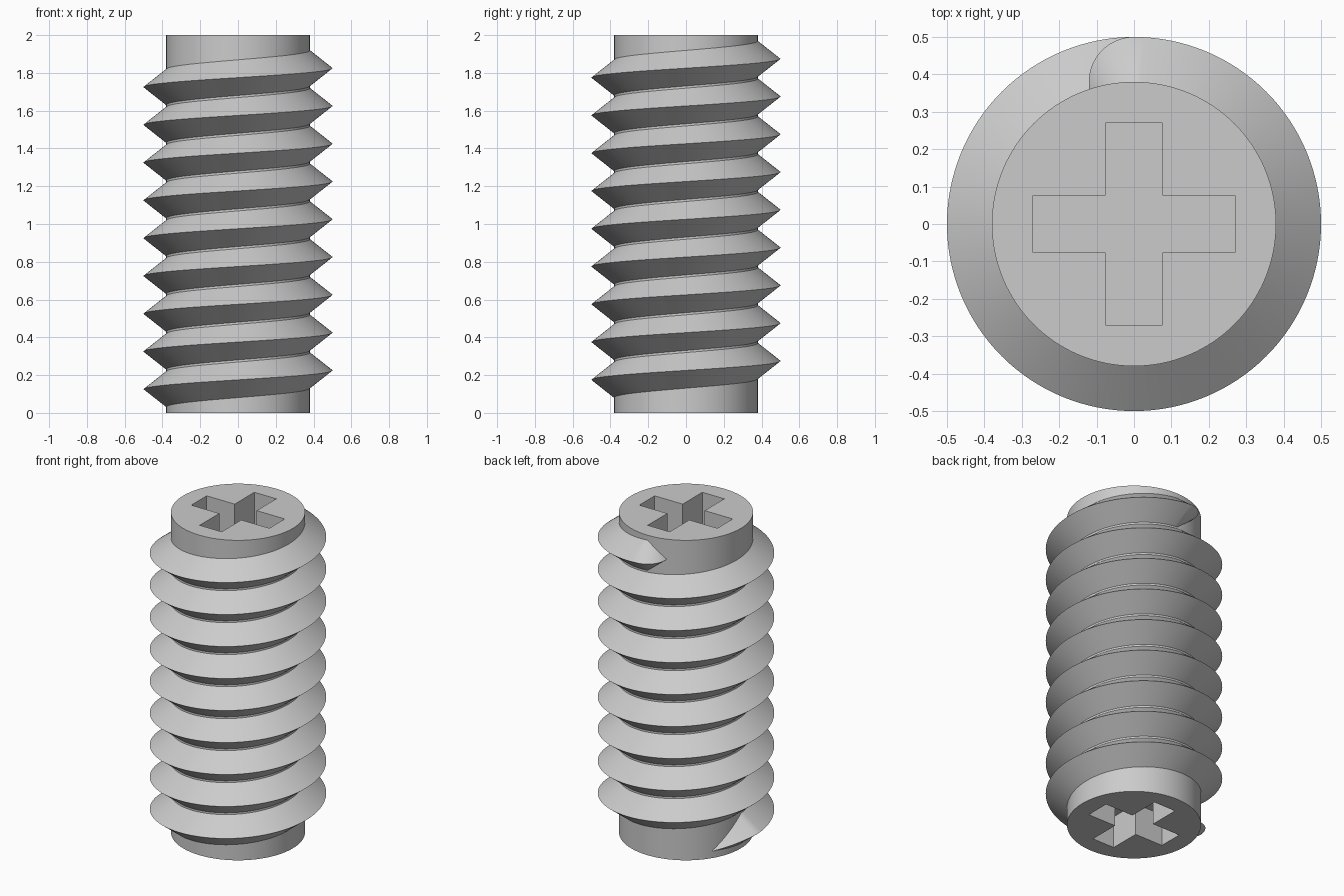
import bpy, bmesh, math
from math import cos, sin, pi, radians

cube = bpy.data.objects.get("Cube")
if cube:
    bpy.data.objects.remove(cube, do_unlink=True)

ROOT, CREST, HALF = 0.38, 0.5, 0.095
PITCH, TURNS, SEGS = 0.2, 8.75, 128
START_Z, HEIGHT = 0.125, 2.0
SLOT_LEN, SLOT_W, SLOT_DEPTH = 0.27, 0.076, 0.2

steel = bpy.data.materials.new("plain_steel")
steel.use_nodes = True
steel.diffuse_color = (0.6, 0.6, 0.6, 1)
steel.node_tree.nodes["Principled BSDF"].inputs["Base Color"].default_value = (0.6, 0.6, 0.6, 1)


def make_object(name, bm):
    mesh = bpy.data.meshes.new(name)
    bm.to_mesh(mesh)
    bm.free()
    mesh.materials.append(steel)
    obj = bpy.data.objects.new(name, mesh)
    bpy.context.collection.objects.link(obj)
    return obj


def prism(name, outline, z0, z1):
    bm = bmesh.new()
    face = bm.faces.new([bm.verts.new((x, y, z0)) for x, y in outline])
    top = bmesh.ops.extrude_face_region(bm, geom=[face])["geom"]
    verts = [v for v in top if isinstance(v, bmesh.types.BMVert)]
    bmesh.ops.translate(bm, verts=verts, vec=(0, 0, z1 - z0))
    bmesh.ops.recalc_face_normals(bm, faces=bm.faces[:])
    return make_object(name, bm)


def smooth(obj):
    bpy.ops.object.select_all(action="DESELECT")
    obj.select_set(True)
    bpy.context.view_layer.objects.active = obj
    bpy.ops.object.shade_smooth_by_angle(angle=radians(30))


# Plain cylindrical core
circle = [(ROOT * cos(2 * pi * i / SEGS), ROOT * sin(2 * pi * i / SEGS)) for i in range(SEGS)]
core = prism("core", circle, 0, HEIGHT)

# Cross-shaped drive slots in both ends
arm = [(SLOT_W, SLOT_W), (SLOT_W, SLOT_LEN), (-SLOT_W, SLOT_LEN)]
cross = []
for k in range(4):
    c, s = round(cos(k * pi / 2)), round(sin(k * pi / 2))
    cross += [(x * c - y * s, x * s + y * c) for x, y in arm]
for name, z0, z1 in (("top_slot_cutter", HEIGHT - SLOT_DEPTH, HEIGHT + 0.1),
                     ("bottom_slot_cutter", -0.1, SLOT_DEPTH)):
    cutter = prism(name, cross, z0, z1)
    cutter.hide_render = True
    cutter.hide_set(True)
    cut = core.modifiers.new(name, "BOOLEAN")
    cut.operation = "DIFFERENCE"
    cut.solver = "EXACT"
    cut.object = cutter
    bpy.context.view_layer.objects.active = core
    bpy.ops.object.modifier_apply(modifier=cut.name)
    bpy.data.objects.remove(cutter, do_unlink=True)
smooth(core)

# Thread: a list of triangular sections (low root, crest, high root)
sections = []
root = ROOT - 0.001


def radial_section(angle, z, crest, half):
    c, s = cos(angle), sin(angle)
    sections.append([(root * c, root * s, z - half), (crest * c, crest * s, z),
                     (root * c, root * s, z + half)])


# Tapered lead-in at the bottom
for i in range(12):
    t = i / 12
    radial_section(pi - radians(32) * (1 - t), 0.045 + (START_Z - 0.045) * t,
                   0.385 + (CREST - 0.385) * t, max(HALF * t, 0.002))

# Main helix
count = int(TURNS * SEGS)
for i in range(count + 1):
    turn = i / SEGS
    radial_section(pi + 2 * pi * turn, START_Z + PITCH * turn, CREST, HALF)

# Rounded conical run-out at the top
end_z = START_Z + PITCH * TURNS
radius = CREST - root
for i in range(1, 25):
    phi = pi / 2 + radians(115) * i / 24
    sections.append([(0, root, end_z - HALF),
                     (radius * cos(phi), root + radius * sin(phi), end_z),
                     (0, root, end_z + HALF)])

bm = bmesh.new()
rows = [[bm.verts.new(p) for p in sec] for sec in sections]
for a, b in zip(rows, rows[1:]):
    for k in range(2):
        bm.faces.new((a[k], b[k], b[k + 1], a[k + 1]))
bmesh.ops.remove_doubles(bm, verts=bm.verts[:], dist=0.00001)
smooth(make_object("thread", bm))
